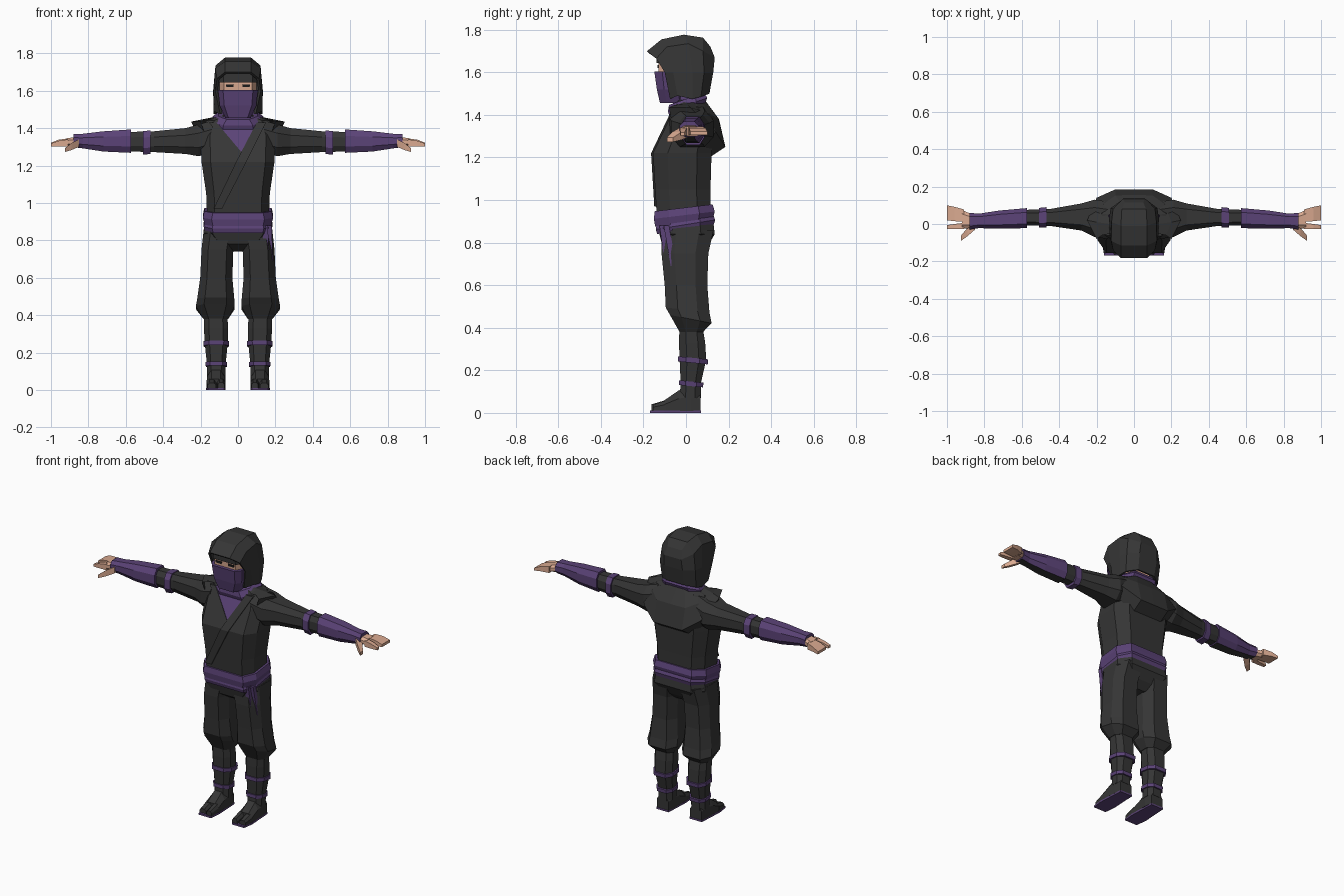
import bpy, bmesh

def mat(name, r, g, b):
    m = bpy.data.materials.new(name)
    m.diffuse_color = (r, g, b, 1)
    return m

CLOTH = mat("charcoal cloth", 0.036, 0.036, 0.036)
PURPLE = mat("purple cloth", 0.105, 0.056, 0.185)
SKIN = mat("skin", 0.70, 0.40, 0.28)
BLACK = mat("black", 0.012, 0.012, 0.012)

# unit cross-sections
OCT = [(-.58, -1), (.58, -1), (1, -.45), (1, .45), (.58, 1), (-.58, 1), (-1, .45), (-1, -.45)]
BROAD = [(-.75, -1), (.75, -1), (1, -.5), (1, .5), (.7, 1), (-.7, 1), (-1, .5), (-1, -.5)]
BOX = [(-1, -1), (1, -1), (1, 1), (-1, 1)]
SHOE = [(-1, -1), (1, -1), (1, .2), (.5, 1), (-.5, 1), (-1, .2)]

def finish(name, bm, mats, mirror=False, rule=None):
    bmesh.ops.recalc_face_normals(bm, faces=bm.faces)
    bm.normal_update()
    if rule:
        for f in bm.faces:
            f.material_index = rule(f.normal)
    me = bpy.data.meshes.new(name)
    bm.to_mesh(me)
    bm.free()
    for m in mats:
        me.materials.append(m)
    ob = bpy.data.objects.new(name, me)
    bpy.context.collection.objects.link(ob)
    if mirror:
        ob.modifiers.new("Mirror", 'MIRROR')
    return ob

def skin_rows(bm, rows, closed):
    """Bridge rows of points with quads; return the vertex rows."""
    vs = [[bm.verts.new(p) for p in r] for r in rows]
    n = len(vs[0])
    for a, b in zip(vs, vs[1:]):
        for i in range(n if closed else n - 1):
            j = (i + 1) % n
            bm.faces.new((a[i], a[j], b[j], b[i]))
    return vs

def loft(name, rows, m, axis='z', sec=OCT, mirror=False, tilt=0, rule=None, mats=None):
    """rows: (position on axis, u0, u1, v0, v1[, tilt])"""
    rings = []
    for row in rows:
        t, u0, u1, v0, v1 = row[:5]
        k = row[5] if len(row) > 5 else tilt
        ring = []
        for a, b in sec:
            u, v = (u0 + u1) / 2 + a * (u1 - u0) / 2, (v0 + v1) / 2 + b * (v1 - v0) / 2
            ring.append({'z': (u, v, t + k * v), 'x': (t, u, v), 'y': (u, t, v)}[axis])
        rings.append(ring)
    bm = bmesh.new()
    vs = skin_rows(bm, rings, True)
    bm.faces.new(vs[0])
    bm.faces.new(vs[-1])
    return finish(name, bm, mats or [m], mirror, rule)

def sym(rows):
    """(z, half width, front y, back y) -> loft rows"""
    return [(r[0], -r[1], r[1]) + tuple(r[2:]) for r in rows]

def chest_y(z):
    return -.155 + (z - 1.22) * .477 if z > 1.22 else -.155 + (1.22 - z) * .06

def chest_strip(name, rows, m, lift):
    """Thin plate on the chest; rows (x left, x right, z)"""
    rings = []
    for a, b, z in rows:
        y = chest_y(z)
        rings.append([(a, y - lift, z), (b, y - lift, z), (b, y + .006, z), (a, y + .006, z)])
    bm = bmesh.new()
    vs = skin_rows(bm, rings, True)
    bm.faces.new(vs[0])
    bm.faces.new(vs[-1])
    finish(name, bm, [m])

# torso and wrapped jacket front
loft("torso", sym([(.92, .165, -.137, .115), (1.05, .17, -.145, .115), (1.22, .195, -.155, .12),
                   (1.36, .2, -.088, .13), (1.44, .17, -.05, .09), (1.47, .09, -.035, .07)]), CLOTH, sec=BROAD)
chest_strip("inner_scarf", [(-.125, .115, 1.43), (-.003, .02, 1.275)], PURPLE, .004)
chest_strip("left_lapel", [(.10, .15, 1.43), (-.01, .045, 1.22), (-.13, -.085, .97)], CLOTH, .009)
chest_strip("right_lapel", [(-.155, -.115, 1.43), (-.025, .02, 1.27)], CLOTH, .007)

# shoulder yoke overhanging the back
yoke = [
    [(0, .085, 1.475), (.05, .085, 1.475), (.1, .05, 1.465), (.13, 0, 1.455), (.12, -.05, 1.44)],
    [(0, .155, 1.38), (.1, .153, 1.38), (.165, .105, 1.41), (.2, .01, 1.445), (.17, -.06, 1.445)],
    [(0, .185, 1.25), (.1, .185, 1.25), (.2, .14, 1.32), (.25, .02, 1.435), (.2, -.08, 1.435)],
    [(0, .11, 1.2), (.1, .11, 1.2), (.18, .09, 1.26), (.22, .01, 1.38), (.18, -.07, 1.38)]]
bm = bmesh.new()
skin_rows(bm, yoke, False)
finish("shoulder_yoke", bm, [CLOTH], True)

# neck collar
loft("neck", sym([(1.40, .08, -.06, .06), (1.52, .075, -.06, .06)]), PURPLE)
loft("collar", sym([(1.415, .14, -.075, .085), (1.445, .135, -.085, .1), (1.475, .105, -.08, .085)]),
     PURPLE, tilt=.35)

# head, mask, eyes
loft("head", sym([(1.46, .06, -.1, .04), (1.52, .095, -.125, .06), (1.64, .1, -.13, .06),
                  (1.70, .09, -.11, .06)]), SKIN, sec=BROAD)
loft("mask", sym([(1.455, .068, -.122, 0), (1.52, .098, -.137, 0), (1.605, .107, -.149, 0)]), PURPLE, sec=BROAD)
loft("brow_wrap", sym([(1.643, .105, -.138, 0), (1.70, .1, -.14, 0)]), CLOTH, sec=BROAD)
loft("eye", [(1.62, .025, .062, -.134, -.125), (1.634, .022, .066, -.135, -.125)], BLACK, sec=BOX, mirror=True)

# hood: arches from the front rim to the back
half = [
    [(.095, -.075, 1.475), (.122, -.10, 1.60), (.112, -.14, 1.665), (.07, -.183, 1.70)],
    [(.13, -.04, 1.49), (.13, -.06, 1.60), (.122, -.09, 1.72), (.07, -.115, 1.755)],
    [(.13, .03, 1.475), (.133, .03, 1.60), (.12, .01, 1.735), (.07, -.01, 1.777)],
    [(.12, .07, 1.485), (.125, .085, 1.60), (.112, .08, 1.70), (.065, .08, 1.763)],
    [(.06, .11, 1.50), (.065, .128, 1.60), (.06, .135, 1.67), (.05, .115, 1.72)]]
arches = [h + [(-x, y, z) for x, y, z in reversed(h)] for h in half]
bm = bmesh.new()
vs = skin_rows(bm, arches, False)
b = vs[-1]
for i in range(3):
    bm.faces.new((b[i], b[i + 1], b[6 - i], b[7 - i]))
hood = finish("hood", bm, [CLOTH])
sol = hood.modifiers.new("Thickness", 'SOLIDIFY')
sol.thickness = .014

# arms with bands and forearm guards (dark underneath)
loft("arm", [(.14, -.08, .12, 1.27, 1.44), (.21, -.07, .13, 1.25, 1.42), (.28, -.035, .11, 1.262, 1.40),
             (.45, -.01, .08, 1.272, 1.383), (.57, -.008, .076, 1.275, 1.38),
             (.86, -.012, .045, 1.30, 1.355)], CLOTH, 'x', mirror=True)
loft("upper_arm_band", [(.468, -.018, .09, 1.262, 1.387), (.508, -.02, .086, 1.258, 1.385)],
     PURPLE, 'x', mirror=True)
loft("forearm_guard", [(.572, -.022, .085, 1.268, 1.393), (.72, -.025, .072, 1.275, 1.383),
                       (.83, -.022, .055, 1.292, 1.37), (.88, -.03, .06, 1.298, 1.368)], None, 'x', mirror=True,
     mats=[PURPLE, CLOTH], rule=lambda n: 1 if n.z < -.85 else 0)

# hands
loft("palm", [(.85, -.02, .045, 1.308, 1.355), (.92, -.025, .075, 1.302, 1.345)], SKIN, 'x', mirror=True)
loft("fingers", [(.91, .012, .078, 1.305, 1.345), (.96, .015, .092, 1.308, 1.338),
                 (1.0, .02, .10, 1.305, 1.322)], SKIN, 'x', BOX, True)
loft("index_finger", [(.91, -.027, .006, 1.303, 1.34), (.96, -.028, 0, 1.303, 1.332),
                      (1.0, -.026, -.006, 1.303, 1.318)], SKIN, 'x', BOX, True)
loft("thumb", [(.85, -.03, .02, 1.30, 1.34), (.89, -.065, -.02, 1.283, 1.32),
               (.925, -.09, -.062, 1.273, 1.293)], SKIN, 'x', BOX, True)

# trousers
loft("hips", sym([(.74, .04, -.05, .06), (.78, .13, -.11, .10), (.84, .185, -.125, .135),
                  (.93, .17, -.125, .125)]), CLOTH, sec=BROAD)
loft("trouser_leg", [(.38, .052, .185, -.03, .08, 0), (.445, .018, .225, -.075, .12, -.2),
                     (.485, .02, .218, -.095, .11, -.1), (.60, .03, .202, -.10, .10, 0),
                     (.75, .025, .195, -.115, .105, 0), (.86, .005, .183, -.115, .13, 0)], CLOTH, mirror=True)

# sash and hanging ends
loft("sash", sym([(.893, .178, -.145, .125), (.93, .188, -.151, .135), (.965, .18, -.147, .125)]),
     PURPLE, sec=BROAD, tilt=.12)
loft("lower_sash_wrap", sym([(.862, .176, -.135, .13), (.885, .184, -.142, .137), (.905, .178, -.138, .13)]),
     PURPLE, sec=BROAD, tilt=.16)
loft("long_sash_end", [(.69, .155, .187, -.072, -.045), (.88, .14, .18, -.105, -.08)], PURPLE, sec=BOX)
loft("short_sash_end", [(.74, .138, .165, -.105, -.085), (.88, .13, .16, -.125, -.10)], PURPLE, sec=BOX)

# shins, wraps and split-toe shoes
loft("shin", [(.07, .067, .165, -.03, .07), (.14, .066, .166, -.025, .07), (.25, .055, .178, -.03, .095),
              (.33, .053, .182, -.033, .09), (.42, .058, .182, -.03, .075)], CLOTH, mirror=True)
loft("upper_shin_wrap", [(.238, .048, .184, -.038, .102), (.262, .047, .185, -.038, .104)],
     PURPLE, mirror=True, tilt=-.1)
loft("lower_shin_wrap", [(.128, .06, .172, -.034, .08), (.15, .058, .174, -.034, .082)],
     PURPLE, mirror=True, tilt=-.1)
loft("shoe", [(-.10, .068, .168, .01, .06), (-.035, .07, .166, .01, .105), (.02, .068, .164, .01, .12),
              (.068, .076, .158, .01, .10)], CLOTH, 'y', SHOE, True)
loft("big_toe", [(-.163, .072, .108, .01, .04), (-.095, .068, .112, .01, .06)], CLOTH, 'y', SHOE, True)
loft("small_toes", [(-.155, .117, .162, .01, .038), (-.095, .115, .168, .01, .058)], CLOTH, 'y', SHOE, True)
loft("sole", [(-.168, .074, .16, 0, .011), (-.10, .066, .17, 0, .011), (.07, .074, .16, 0, .011)],
     PURPLE, 'y', BOX, True)
